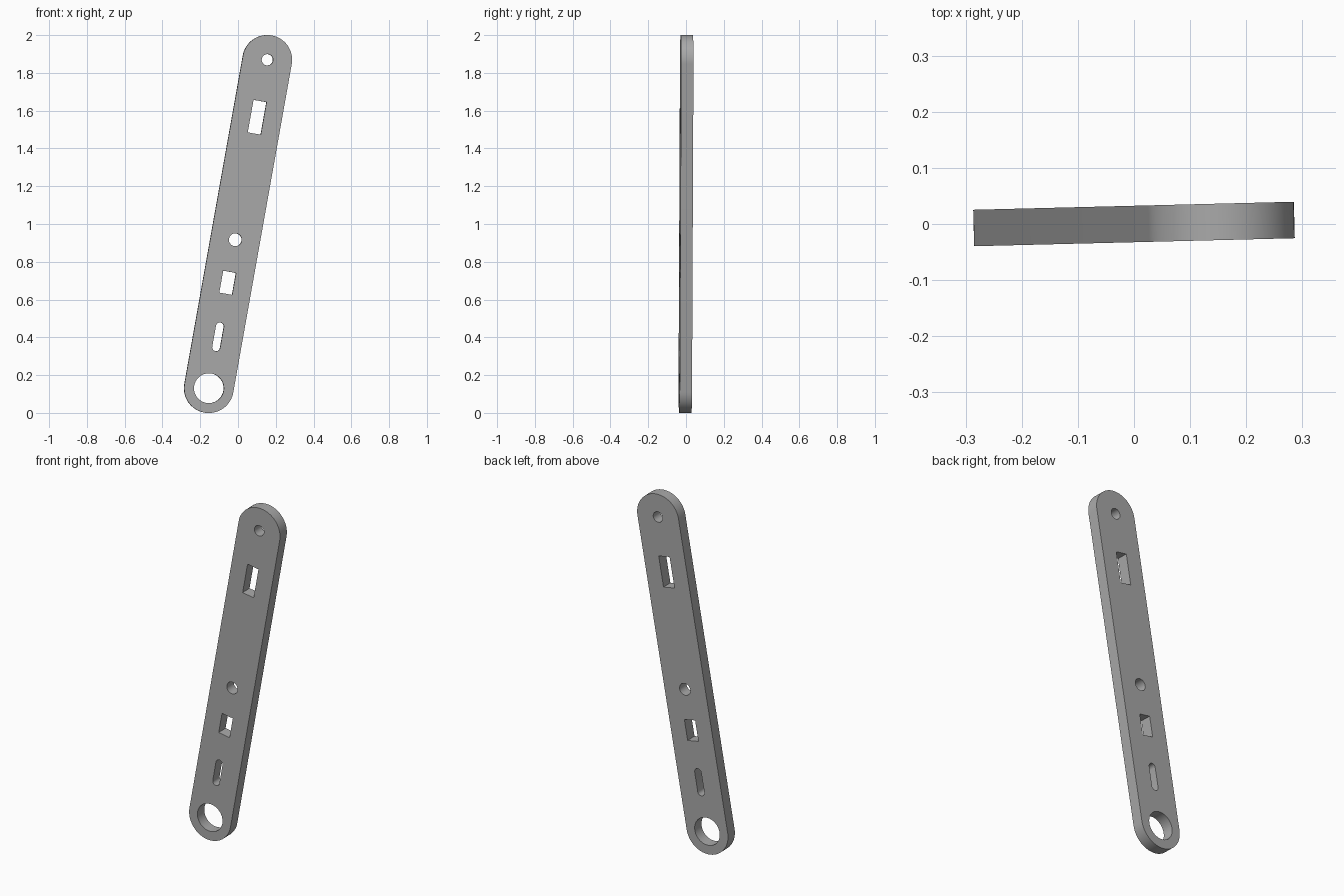
import bpy, bmesh
from math import sin, cos, pi, radians
from mathutils import Matrix, Vector

cube = bpy.data.objects.get("Cube")
if cube:
    bpy.data.objects.remove(cube, do_unlink=True)

THICKNESS = 0.065
HALF_SPAN = 0.883  # plate centre to each end pivot


# Outlines in the plate's own plane: across, along
def circle(along, radius, n=48):
    return [(radius * cos(2 * pi * i / n), along + radius * sin(2 * pi * i / n)) for i in range(n)]


def rectangle(along, width, length):
    w, h = width / 2, length / 2
    return [(w, along + h), (-w, along + h), (-w, along - h), (w, along - h)]


def stadium(along, radius, half_span, n=32):
    pts = []
    for side in (0, 1):
        shift = -half_span if side else half_span
        for i in range(n + 1):
            a = pi * (side + i / n)
            pts.append((radius * cos(a), along + shift + radius * sin(a)))
    return pts


outlines = [
    stadium(0, 0.131, HALF_SPAN),         # outer edge
    circle(HALF_SPAN, 0.030),             # upper pin hole
    rectangle(0.574, 0.070, 0.175),       # long window
    circle(-0.085, 0.034),                # middle pin hole
    rectangle(-0.316, 0.069, 0.118),      # short window
    stadium(-0.607, 0.021, 0.056, 16),    # slot
    circle(-HALF_SPAN, 0.079, 64),        # large bearing hole
]

# Fill the outlines and extrude to a solid plate
bm = bmesh.new()
for pts in outlines:
    ring = [bm.verts.new((x, -THICKNESS / 2, z)) for x, z in pts]
    for i, v in enumerate(ring):
        bm.edges.new((ring[i - 1], v))
bmesh.ops.triangle_fill(bm, edges=bm.edges[:], use_beauty=True, use_dissolve=False)
out = bmesh.ops.extrude_face_region(bm, geom=bm.faces[:])
moved = [g for g in out["geom"] if isinstance(g, bmesh.types.BMVert)]
bmesh.ops.translate(bm, verts=moved, vec=Vector((0, THICKNESS, 0)))
bmesh.ops.recalc_face_normals(bm, faces=bm.faces[:])

# Lean the arm sideways with a slight turn, standing on the ground
bm.transform(Matrix.Translation((0, 0, 1)) @ Matrix.Rotation(0.025, 4, "Z")
             @ Matrix.Rotation(radians(10.1), 4, "Y"))

mesh = bpy.data.meshes.new("link_arm")
bm.to_mesh(mesh)
bm.free()
arm = bpy.data.objects.new("link_arm", mesh)
bpy.context.collection.objects.link(arm)

# Plain grey metal
grey = bpy.data.materials.new("plain_grey")
grey.use_nodes = True
colour = (0.40, 0.40, 0.40, 1)
grey.diffuse_color = colour
grey.node_tree.nodes["Principled BSDF"].inputs["Base Color"].default_value = colour
mesh.materials.append(grey)

bpy.context.view_layer.objects.active = arm
arm.select_set(True)
bpy.ops.object.shade_smooth_by_angle(angle=radians(30))
